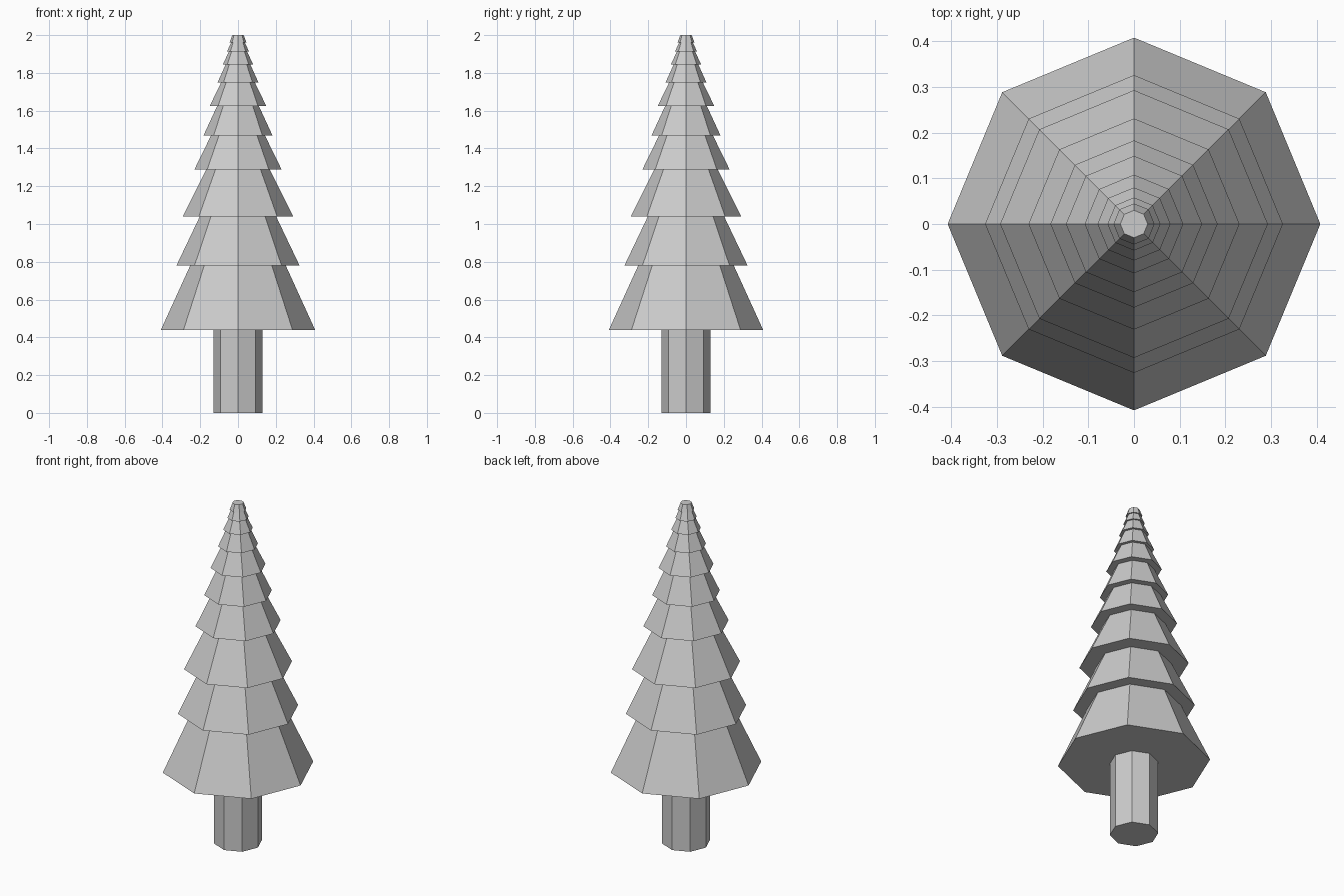
import bpy, bmesh
from math import cos, sin, pi

if "Cube" in bpy.data.objects:
    bpy.data.objects.remove(bpy.data.objects["Cube"])

SIDES = 8
TRUNK_R = 0.13
TOP = 2.0
# each tier: bottom height, skirt radius, radius where it meets the tier above
TIERS = [
    (0.44, 0.408, 0.253), (0.78, 0.326, 0.202), (1.04, 0.293, 0.169),
    (1.288, 0.231, 0.143), (1.468, 0.183, 0.110), (1.626, 0.149, 0.089),
    (1.75, 0.108, 0.065), (1.845, 0.080, 0.048), (1.913, 0.058, 0.037),
    (1.96, 0.045, 0.030),
]


def lathe(name, profile, cap_bottom=False, cap_top=False):
    """Sweep a (radius, z) profile around z into a flat-shaded octagonal form."""
    bm = bmesh.new()
    rings = [[bm.verts.new((r * cos(2 * pi * i / SIDES), r * sin(2 * pi * i / SIDES), z))
              for i in range(SIDES)] for r, z in profile]
    for a, b in zip(rings, rings[1:]):
        for i in range(SIDES):
            j = (i + 1) % SIDES
            bm.faces.new((a[i], a[j], b[j], b[i]))
    if cap_bottom:
        bm.faces.new(rings[0][::-1])
    if cap_top:
        bm.faces.new(rings[-1])
    mesh = bpy.data.meshes.new(name)
    bm.to_mesh(mesh)
    bm.free()
    obj = bpy.data.objects.new(name, mesh)
    bpy.context.collection.objects.link(obj)
    return obj


# Trunk: its top opens into the foliage underside
lathe("trunk", [(TRUNK_R, 0), (TRUNK_R, TIERS[0][0])], cap_bottom=True)

# Foliage: stacked skirts with flat undersides
profile = [(TRUNK_R, TIERS[0][0])]
tops = [t[0] for t in TIERS[1:]] + [TOP]
for (z, skirt, neck), z_top in zip(TIERS, tops):
    profile += [(skirt, z), (neck, z_top)]
lathe("foliage", profile, cap_top=True)
